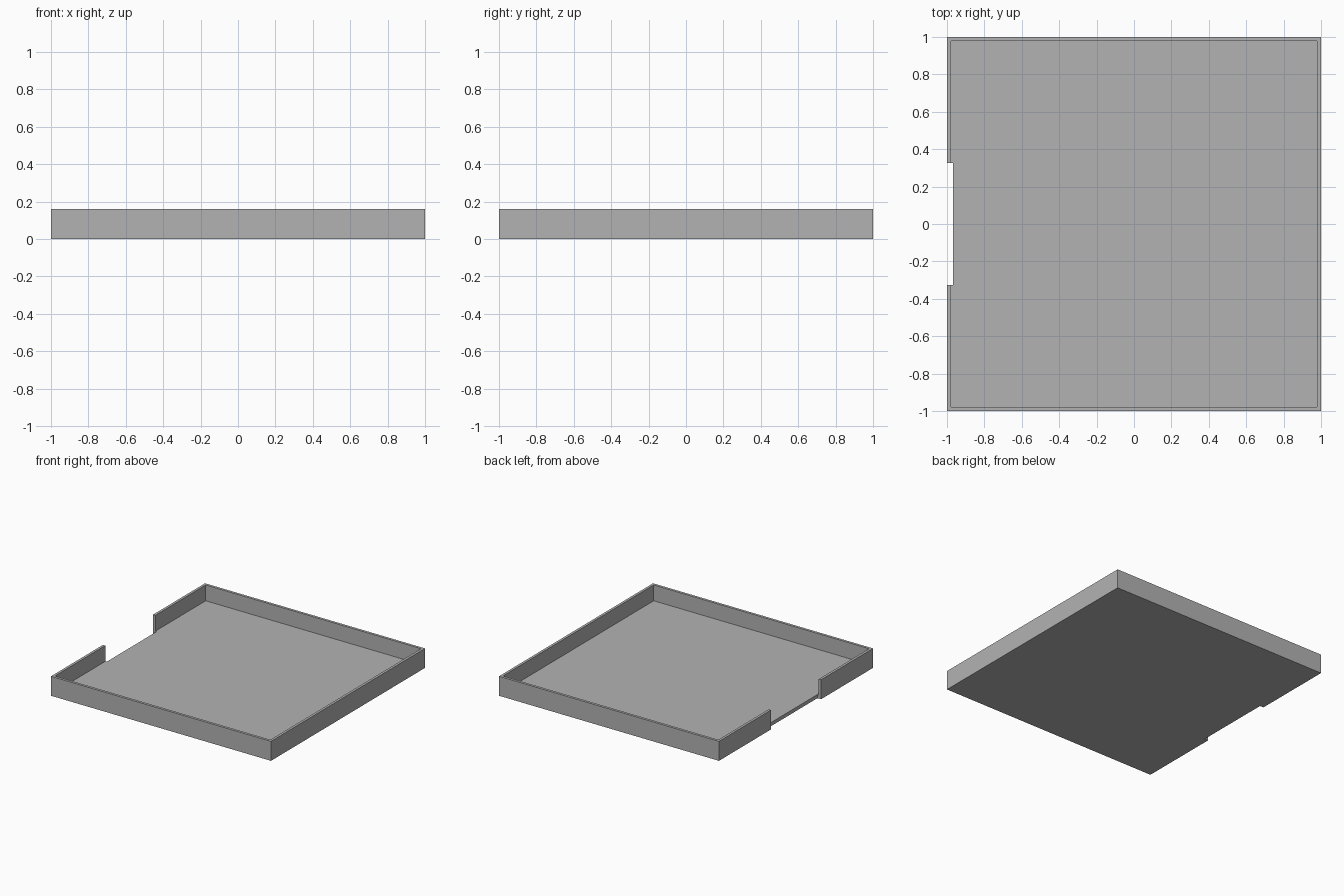
import bpy
import bmesh
from mathutils import Matrix, Vector

HEIGHT = 0.16
WALL = 0.03
FLOOR = 0.03

default = bpy.data.objects.get("Cube")
if default:
    bpy.data.objects.remove(default, do_unlink=True)

# Single plain colour
grey = bpy.data.materials.new("light_grey")
grey.use_nodes = True
colour = (0.45, 0.45, 0.45, 1)
grey.diffuse_color = colour
grey.node_tree.nodes["Principled BSDF"].inputs["Base Color"].default_value = colour


def box(name, low, high, hollow=False):
    """Box between two corners, optionally hollowed from above into a tray."""
    low, high = Vector(low), Vector(high)
    bm = bmesh.new()
    matrix = Matrix.Translation((low + high) / 2) @ Matrix.Diagonal((*(high - low), 1))
    bmesh.ops.create_cube(bm, size=1, matrix=matrix)
    if hollow:
        bm.normal_update()
        top = max(bm.faces, key=lambda f: f.calc_center_median().z)
        # Rim, then sink an extruded copy of the inner face to make the walls
        bmesh.ops.inset_region(bm, faces=[top], thickness=WALL)
        well = bmesh.ops.extrude_discrete_faces(bm, faces=[top])["faces"][0]
        bmesh.ops.translate(bm, verts=well.verts, vec=(0, 0, FLOOR - HEIGHT))
        bmesh.ops.recalc_face_normals(bm, faces=bm.faces)
    mesh = bpy.data.meshes.new(name)
    bm.to_mesh(mesh)
    bm.free()
    mesh.materials.append(grey)
    obj = bpy.data.objects.new(name, mesh)
    bpy.context.collection.objects.link(obj)
    return obj


# Shallow square tray with a floor and four thin walls
tray = box("tray", (-1, -1, 0), (1, 1, HEIGHT), hollow=True)

# Opening through the wall and floor edge on the right side
cutter = box("opening_cutter", (-1.1, -0.325, -0.1), (-0.967, 0.325, HEIGHT + 0.1))
cutter.hide_render = True
cut = tray.modifiers.new("opening", "BOOLEAN")
cut.operation = "DIFFERENCE"
cut.solver = "EXACT"
cut.object = cutter
bpy.context.view_layer.objects.active = tray
bpy.ops.object.modifier_apply(modifier=cut.name)
bpy.data.objects.remove(cutter, do_unlink=True)
